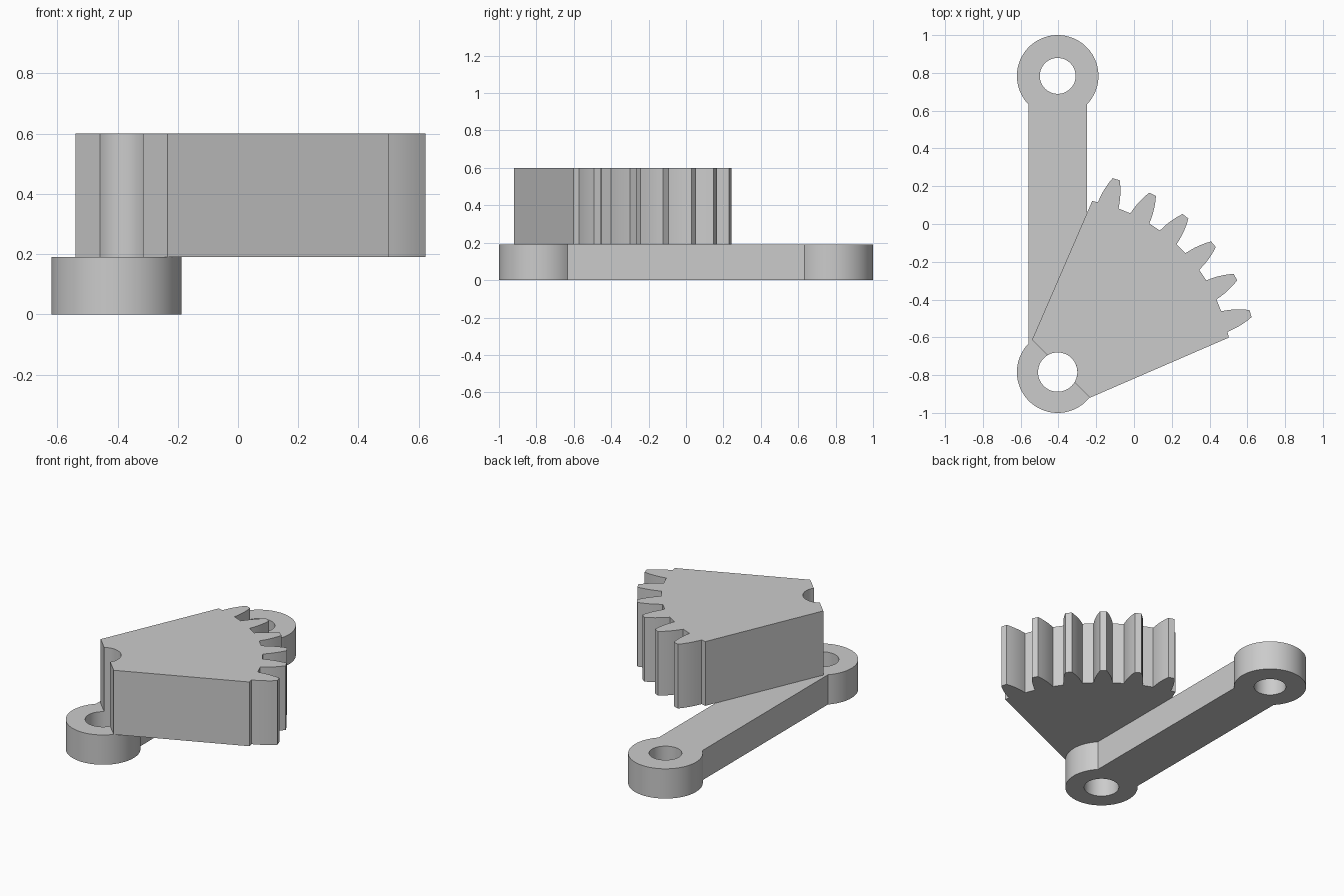
import bpy
import bmesh
from math import radians, sin, cos, asin, degrees

cube = bpy.data.objects.get("Cube")
if cube:
    bpy.data.objects.remove(cube, do_unlink=True)

grey = bpy.data.materials.new("light grey")
grey.use_nodes = True
COLOUR = (0.6, 0.6, 0.6, 1)
grey.diffuse_color = COLOUR
grey.node_tree.nodes["Principled BSDF"].inputs["Base Color"].default_value = COLOUR

# Shared dimensions
PIVOT_X, PIVOT_Y = -0.404, 0.784
BOSS_R, ARM_HALF = 0.216, 0.155
LOW_HOLE_R, TOP_HOLE_R = 0.104, 0.095
LEVER_TOP, SECTOR_TOP = 0.19, 0.60


def polar(centre, r, deg):
    a = radians(deg)
    return centre[0] + r * cos(a), centre[1] + r * sin(a)


def arc(centre, r, start, end, steps):
    return [polar(centre, r, start + (end - start) * i / steps) for i in range(steps + 1)]


def prism(name, loops, z0, z1):
    """Extrude an outline, with optional hole loops, from z0 to z1."""
    bm = bmesh.new()
    for loop in loops:
        verts = [bm.verts.new((x, y, z0)) for x, y in loop]
        for a, b in zip(verts, verts[1:] + verts[:1]):
            bm.edges.new((a, b))
    bmesh.ops.triangle_fill(bm, use_beauty=True, use_dissolve=False, edges=bm.edges[:])
    top = bmesh.ops.extrude_face_region(bm, geom=bm.faces[:], use_keep_orig=True)["geom"]
    bmesh.ops.translate(bm, vec=(0, 0, z1 - z0),
                        verts=[v for v in top if isinstance(v, bmesh.types.BMVert)])
    bmesh.ops.recalc_face_normals(bm, faces=bm.faces[:])
    mesh = bpy.data.meshes.new(name)
    bm.to_mesh(mesh)
    bm.free()
    mesh.materials.append(grey)
    obj = bpy.data.objects.new(name, mesh)
    bpy.context.collection.objects.link(obj)
    bpy.ops.object.select_all(action="DESELECT")
    obj.select_set(True)
    bpy.context.view_layer.objects.active = obj
    bpy.ops.object.shade_smooth_by_angle(angle=radians(25))
    return obj


low, high = (PIVOT_X, -PIVOT_Y), (PIVOT_X, PIVOT_Y)

# Lever: straight arm with a round drilled boss at each end
neck = degrees(asin(ARM_HALF / BOSS_R))
outline = (arc(high, BOSS_R, neck - 90, 270 - neck, 56)
           + arc(low, BOSS_R, 90 + neck, 450 - neck, 56))
holes = [arc(low, LOW_HOLE_R, 0, 360, 48)[:-1], arc(high, TOP_HOLE_R, 0, 360, 48)[:-1]]
prism("lever_arm", [outline] + holes, 0, LEVER_TOP)

# Gear sector: wedge about the lower boss, with a cut-out round its hole
ROOT_R, PITCH, TEETH = 0.924, 11.25, 6
FLANK = [(ROOT_R, 3.55), (0.95, 3.25), (0.98, 2.85), (1.01, 2.32), (1.04, 1.7), (1.067, 1.05)]
SHIFT, CHORD = 0.017, 0.153

wedge = [(low[0] + SHIFT + CHORD, low[1] + SHIFT - CHORD), polar(low, ROOT_R, 11.4)]
for i in range(TEETH):
    mid = 45 + (i - (TEETH - 1) / 2) * PITCH
    wedge += [polar(low, r, mid - half) for r, half in FLANK]
    wedge += [polar(low, r, mid + half) for r, half in reversed(FLANK)]
wedge += [polar(low, ROOT_R, 78.6),
          (low[0] + SHIFT - CHORD, low[1] + SHIFT + CHORD)]
trim = degrees(asin(SHIFT * 2 ** 0.5 / LOW_HOLE_R))
wedge += arc(low, LOW_HOLE_R, 135 - trim, -45 + trim, 24)
prism("gear_sector", [wedge], LEVER_TOP, SECTOR_TOP)
